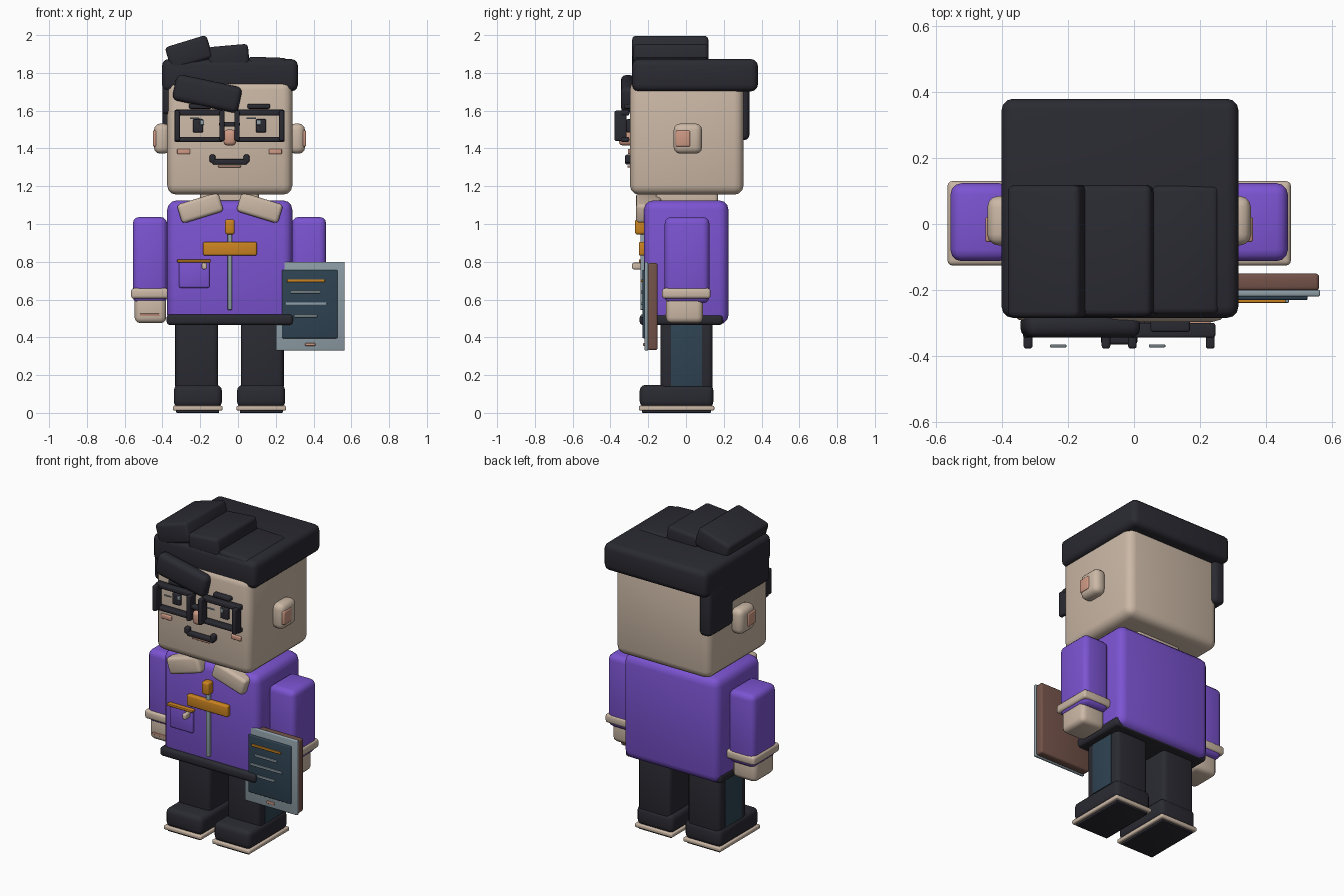
import bpy, bmesh, math
from mathutils import Matrix, Vector

if "Cube" in bpy.data.objects:
    bpy.data.objects.remove(bpy.data.objects["Cube"], do_unlink=True)


def make_material(name, rgb):
    m = bpy.data.materials.new(name)
    m.use_nodes = True
    m.diffuse_color = (*rgb, 1)
    for n in m.node_tree.nodes:
        if n.type == 'BSDF_PRINCIPLED':
            n.inputs["Base Color"].default_value = (*rgb, 1)
            n.inputs["Roughness"].default_value = 0.7
    return m


SKIN = make_material("warm_skin", (.60, .48, .38))
PINK = make_material("blush_pink", (.62, .32, .23))
DARK = make_material("charcoal", (.023, .023, .032))
PURPLE = make_material("purple_cloth", (.20, .088, .64))
BLUE = make_material("slate_blue", (.028, .056, .085))
GREY = make_material("steel_grey", (.27, .34, .38))
ORANGE = make_material("amber", (.60, .23, .015))
BROWN = make_material("leather_brown", (.17, .085, .065))

CX = -0.045  # symmetry plane of the figure


def box(name, mat, x, y, z, bevel=.02, tilt=0, segs=3):
    """Rounded box from x, y, z ranges, tilted in degrees in the front plane."""
    size = Vector([r[1] - r[0] for r in (x, y, z)])
    centre = Vector([(r[0] + r[1]) / 2 for r in (x, y, z)])
    bm = bmesh.new()
    bmesh.ops.create_cube(bm, size=1, matrix=Matrix.Diagonal((*size, 1)))
    b = min(bevel, min(size) * .4)
    bmesh.ops.bevel(bm, geom=bm.edges[:], offset=b, segments=segs, profile=.5, affect='EDGES')
    bm.transform(Matrix.Rotation(-math.radians(tilt), 4, 'Y'))
    me = bpy.data.meshes.new(name)
    bm.to_mesh(me)
    bm.free()
    me.materials.append(mat)
    ob = bpy.data.objects.new(name, me)
    ob.location = centre
    bpy.context.collection.objects.link(ob)
    bpy.ops.object.select_all(action='DESELECT')
    ob.select_set(True)
    bpy.context.view_layer.objects.active = ob
    bpy.ops.object.shade_smooth_by_angle(angle=math.radians(35))
    return ob


def slab(name, mat, cx, cz, w, h, y, tilt, bevel=.02):
    box(name, mat, (cx - w / 2, cx + w / 2), y, (cz - h / 2, cz + h / 2), bevel, tilt)


def pair(name, mat, x, y, z, bevel=.02, tilt=0):
    """Box on the left side plus its mirror image on the right."""
    box("left_" + name, mat, x, y, z, bevel, tilt)
    box("right_" + name, mat, (2 * CX - x[1], 2 * CX - x[0]), y, z, bevel, -tilt)


# Legs and shoes
pair("leg", DARK, (.015, .24), (-.135, .14), (.10, .50), .025)
pair("trouser_stripe", BLUE, (.236, .244), (-.08, .085), (.14, .47), .002)
pair("shoe", DARK, (-.005, .25), (-.245, .145), (.03, .148), .03)
pair("sole", SKIN, (-.008, .255), (-.25, .15), (.012, .038), .008)
pair("tread", DARK, (.01, .237), (-.232, .132), (0, .02), .004)

# Torso, belt and neck
box("torso", PURPLE, (-.375, .288), (-.222, .225), (.468, 1.125), .05)
box("belt", DARK, (-.378, .291), (-.245, .195), (.465, .522), .018)
box("neck", SKIN, (-.2, .11), (-.16, .17), (1.08, 1.2))
slab("right_collar", SKIN, -.2, 1.085, .23, .105, (-.265, -.13), 17)
slab("left_collar", SKIN, .115, 1.085, .23, .105, (-.265, -.13), -17)

# Arms, cuffs and hands
pair("arm", PURPLE, (.285, .467), (-.113, .124), (.58, 1.037), .035)
pair("cuff", SKIN, (.277, .476), (-.126, .13), (.605, .66), .015)
pair("hand", SKIN, (.29, .457), (-.106, .09), (.475, .63), .03)
pair("finger_crease", PINK, (.325, .43), (-.112, -.1), (.512, .525), .003)

# Jacket details
box("zip", GREY, (-.055, -.032), (-.242, -.215), (.545, .97), .005)
box("chest_bar", ORANGE, (-.185, .1), (-.25, -.215), (.833, .905), .01)
box("zip_pull", ORANGE, (-.068, -.018), (-.27, -.215), (.945, 1.025), .012)
box("pocket", PURPLE, (-.312, -.15), (-.24, -.215), (.662, .81), .012)
box("pocket_trim", ORANGE, (-.322, -.145), (-.25, -.215), (.797, .812), .004)
box("pocket_button", SKIN, (-.192, -.165), (-.285, -.23), (.76, .795), .008)

# Head, ears
box("head", SKIN, (-.375, .288), (-.297, .305), (1.155, 1.76), .05)
pair("ear", SKIN, (.27, .355), (-.065, .085), (1.372, 1.532), .035)
pair("inner_ear", PINK, (.33, .361), (-.055, .022), (1.41, 1.495), .008)

# Hair
box("hair_cap", DARK, (-.402, .317), (-.285, .38), (1.702, 1.873), .035)
box("hair_side_panel", DARK, (-.4, -.32), (.09, .335), (1.445, 1.75), .025)
box("hair_side_band", DARK, (-.4, -.34), (-.27, .3), (1.58, 1.75), .025)
slab("hair_tuft_large", DARK, -.26, 1.908, .23, .125, (-.285, .118), 17)
slab("hair_tuft_middle", DARK, -.05, 1.885, .215, .12, (-.28, .118), 5)
slab("hair_tuft_small", DARK, .155, 1.845, .205, .075, (-.275, .118), -2)
slab("fringe", DARK, -.163, 1.69, .355, .14, (-.345, -.27), -12, .03)

# Eyes, brow, nose, cheeks and mouth
pair("eye", DARK, (.095, .148), (-.315, -.28), (1.485, 1.555), .006)
for x in (-.2, .1):
    box("eye_glint", GREY, (x, x + .02), (-.32, -.31), (1.525, 1.548), .002)
for x in (-.255, .045):
    box("lens_glint", GREY, (x, x + .05), (-.374, -.366), (1.555, 1.563), .002)
pair("eyebrow", DARK, (.05, .17), (-.328, -.28), (1.61, 1.635), .008)
box("nose", PINK, (-.077, -.01), (-.355, -.28), (1.415, 1.5), .022)
pair("cheek", PINK, (.163, .232), (-.308, -.28), (1.37, 1.398), .005)
box("mouth", DARK, (-.135, .05), (-.322, -.28), (1.315, 1.343), .008)
pair("mouth_corner", DARK, (.03, .06), (-.322, -.28), (1.325, 1.367), .008)
box("lower_lip", PINK, (-.105, .015), (-.31, -.28), (1.3, 1.31), .003)

# Spectacles: two rectangular rims and a bridge
pair("rim_top", DARK, (-.012, .247), (-.345, -.3), (1.575, 1.605), .008)
pair("rim_bottom", DARK, (-.012, .247), (-.345, -.3), (1.435, 1.46), .008)
pair("rim_inner", DARK, (-.018, .008), (-.378, -.315), (1.44, 1.6), .008)
pair("rim_outer", DARK, (.218, .245), (-.378, -.315), (1.44, 1.6), .008)
box("bridge", DARK, (-.1, .01), (-.365, -.325), (1.515, 1.54), .008)

# Tablet in a leather cover
box("tablet_cover", BROWN, (.205, .562), (-.203, -.15), (.332, .793), .012)
box("tablet_frame", GREY, (.2, .565), (-.22, -.2), (.33, .8), .006)
box("tablet_screen", BLUE, (.232, .527), (-.231, -.21), (.395, .757), .006)
for mat, x0, x1, z in ((ORANGE, .26, .46, .70), (GREY, .28, .435, .64),
                       (GREY, .25, .47, .578), (GREY, .297, .42, .513)):
    box("screen_line", mat, (x0, x1), (-.239, -.225), (z - .007, z + .007), .003)
box("tablet_button", PINK, (.355, .41), (-.227, -.21), (.355, .37), .004)
